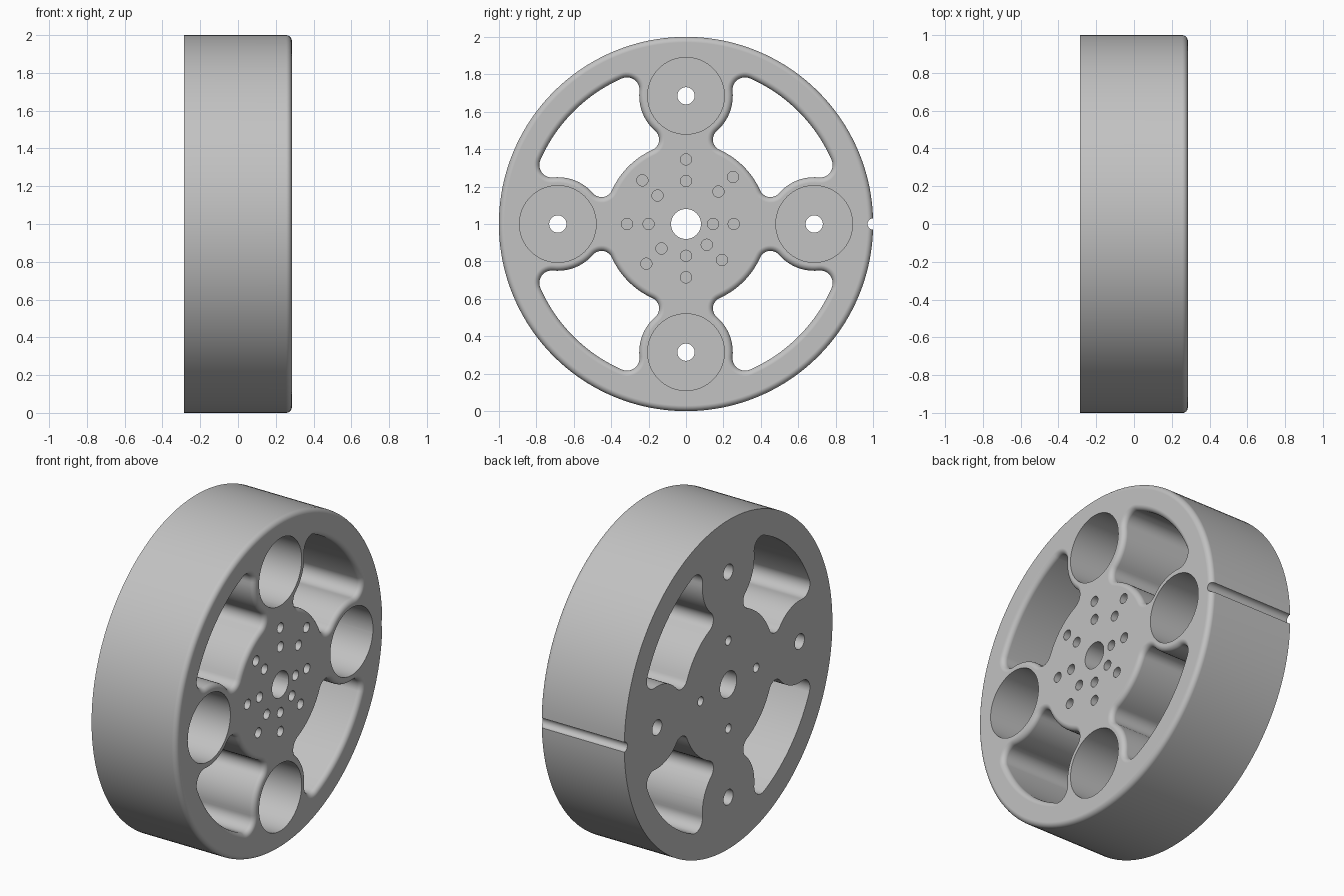
import bpy, bmesh
from math import pi, sin, cos, atan2, radians, sqrt

if "Cube" in bpy.data.objects:
    bpy.data.objects.remove(bpy.data.objects["Cube"], do_unlink=True)

HALF = 0.285          # half the wheel width
EDGE = 0.03           # rounding of the outer-side edges
RIM, BOSS, HUB = 0.85, 0.25, 0.435
BOSS_AT = 0.685
CORNER, NECK = 0.067, 0.06

grey = bpy.data.materials.new("light grey")
grey.use_nodes = True
grey.diffuse_color = (0.54, 0.54, 0.54, 1)
grey.node_tree.nodes["Principled BSDF"].inputs["Base Color"].default_value = (0.54, 0.54, 0.54, 1)


def arc(c, r, a0, a1, n):
    return [(c[0] + r * cos(a0 + (a1 - a0) * i / n),
             c[1] + r * sin(a0 + (a1 - a0) * i / n)) for i in range(n)]


def circle(r, c=(0, 0), n=40):
    return arc(c, r, 0, 2 * pi, n)


def loft(bm, sections):
    """Skin a closed solid through (x, outline) sections."""
    rings = [[bm.verts.new((x, y, z + 1)) for y, z in pts] for x, pts in sections]
    for a, b in zip(rings, rings[1:]):
        for i in range(len(a)):
            j = (i + 1) % len(a)
            bm.faces.new((a[i], a[j], b[j], b[i]))
    bm.faces.new(rings[0][::-1])
    bm.faces.new(rings[-1])


def finish(bm, name):
    bmesh.ops.recalc_face_normals(bm, faces=bm.faces[:])
    mesh = bpy.data.meshes.new(name)
    bm.to_mesh(mesh)
    bm.free()
    mesh.materials.append(grey)
    ob = bpy.data.objects.new(name, mesh)
    bpy.context.collection.objects.link(ob)
    return ob


def fillet_centre(r_origin, r_boss):
    z = (r_origin ** 2 + BOSS_AT ** 2 - r_boss ** 2) / (2 * BOSS_AT)
    return sqrt(r_origin ** 2 - z * z), z


def angle(a, b):
    return atan2(b[1] - a[1], b[0] - a[0])


def window(d, turn):
    """Outline between rim, bosses and hub, grown by d, in one quadrant."""
    o, boss, mid = (0, 0), (0, BOSS_AT), pi / 4
    c = fillet_centre(RIM - CORNER, BOSS + CORNER)
    k = fillet_centre(HUB + NECK, BOSS + NECK)
    half = arc(o, RIM + d, mid, angle(o, c), 10)
    half += arc(c, CORNER + d, angle(o, c), angle(c, boss) % (2 * pi), 12)
    half += arc(boss, BOSS - d, angle(boss, c), angle(boss, k), 12)
    half += arc(k, NECK + d, angle(k, boss), angle(k, o) % (2 * pi), 12)
    half += arc(o, HUB - d, angle(o, k), mid, 7)
    half.append(((HUB - d) * cos(mid), (HUB - d) * sin(mid)))
    pts = half + [(z, y) for y, z in half[-2:0:-1]]
    for _ in range(turn):
        pts = [(-z, y) for y, z in pts]
    return pts


def rounding(steps=6):
    """(x, inset) pairs of the quarter-round at the outer side."""
    return [(HALF - EDGE + EDGE * sin(t), EDGE * (1 - cos(t)))
            for t in (pi / 2 * i / steps for i in range(steps + 1))]


# Wheel disc, rounded at the outer side and square at the inner side
bm = bmesh.new()
loft(bm, [(-HALF, circle(1, n=160))] + [(x, circle(1 - d, n=160)) for x, d in rounding()])
wheel = finish(bm, "wheel")

# All openings as one cutter
bm = bmesh.new()
OUT = HALF + 0.05
for q in range(4):
    a = q * pi / 2
    # Window with a rounded lip
    loft(bm, [(-OUT, window(0, q))] + [(x, window(d, q)) for x, d in rounding()]
         + [(OUT, window(EDGE, q))])
    # Deep pocket with a bolt hole through its floor
    at = (BOSS_AT * cos(a), BOSS_AT * sin(a))
    floor = -HALF + 0.07
    loft(bm, [(-OUT, circle(0.046, at, 64)), (floor, circle(0.046, at, 64)),
              (floor, circle(0.205, at, 64)), (OUT, circle(0.205, at, 64))])
    # Blind hole on the inner side
    at = (0.267 * cos(a), 0.267 * sin(a))
    loft(bm, [(-OUT, circle(0.027, at, 24)), (-HALF + 0.2, circle(0.027, at, 24))])

# Axle bore
loft(bm, [(-OUT, circle(0.08)), (OUT, circle(0.08))])

# Pairs of blind holes on the outer side, at eight directions
pairs = [(0.145, 0.255), (0.245, 0.355), (0.23, 0.345), (0.215, 0.33),
         (0.2, 0.315), (0.185, 0.3), (0.17, 0.285), (0.157, 0.272)]
for i, radii in enumerate(pairs):
    for r in radii:
        at = (r * cos(i * pi / 4), r * sin(i * pi / 4))
        loft(bm, [(HALF - 0.2, circle(0.03, at, 24)), (OUT, circle(0.03, at, 24))])

# Groove across the tread
loft(bm, [(-OUT, circle(0.03, (1, 0), 32)), (OUT, circle(0.03, (1, 0), 32))])
cutter = finish(bm, "opening_cutter")
cutter.hide_render = True

# Cut the openings, then shade
bpy.context.view_layer.objects.active = wheel
for ob in bpy.context.selected_objects:
    ob.select_set(False)
wheel.select_set(True)
cut = wheel.modifiers.new("openings", "BOOLEAN")
cut.object = cutter
cut.solver = "EXACT"
bpy.ops.object.modifier_apply(modifier=cut.name)
bpy.data.objects.remove(cutter, do_unlink=True)
bpy.ops.object.shade_smooth_by_angle(angle=radians(30))
weighted = wheel.modifiers.new("weighted normals", "WEIGHTED_NORMAL")
weighted.keep_sharp = True
